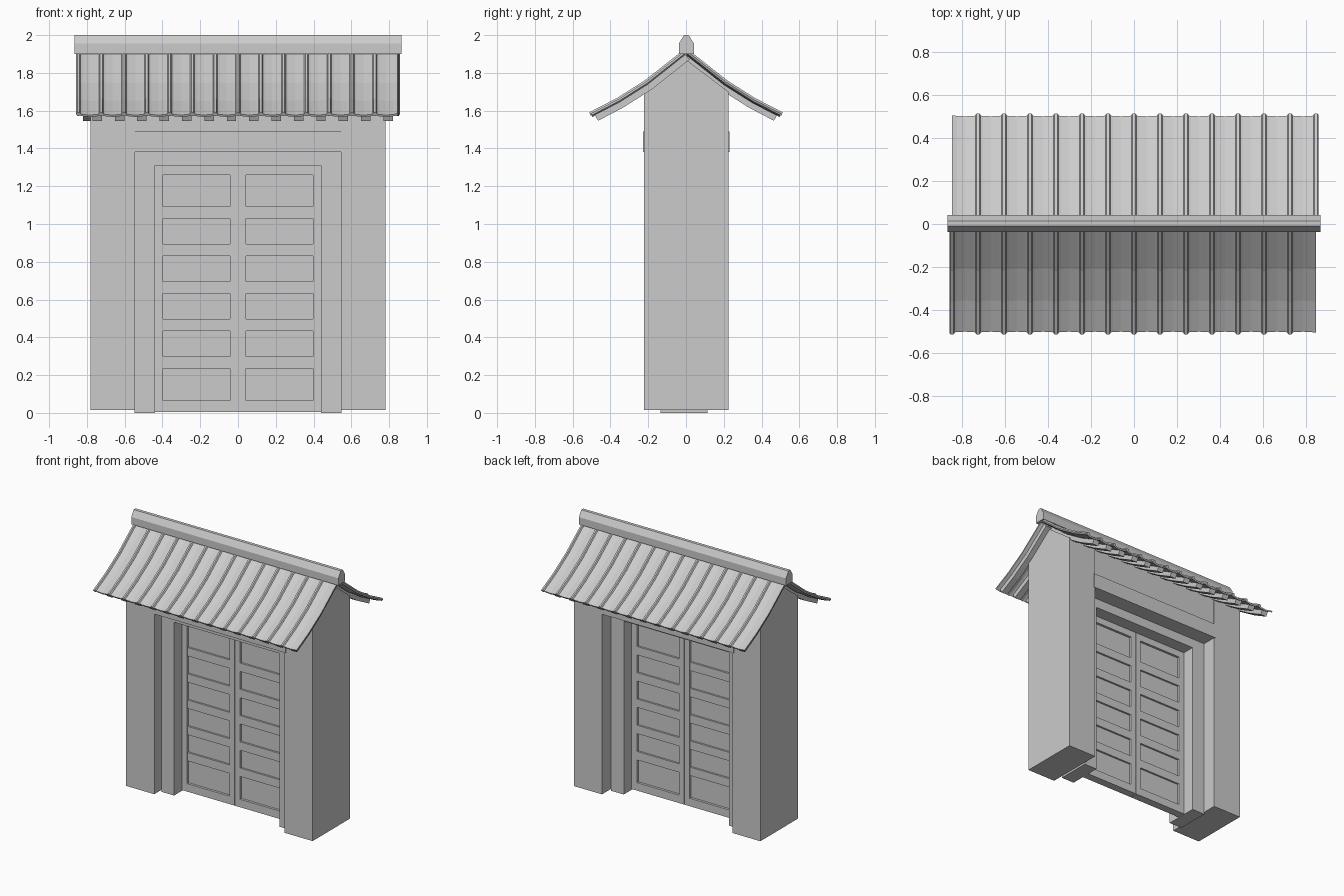
import bpy, bmesh, math
from mathutils import Vector

if "Cube" in bpy.data.objects:
    bpy.data.objects.remove(bpy.data.objects["Cube"])


def finish(name, bm):
    bmesh.ops.recalc_face_normals(bm, faces=bm.faces)
    me = bpy.data.meshes.new(name)
    bm.to_mesh(me)
    bm.free()
    ob = bpy.data.objects.new(name, me)
    bpy.context.collection.objects.link(ob)
    return ob


def loft(bm, rings):
    """Closed solid through a list of equal-length rings of points."""
    vs = [[bm.verts.new(p) for p in r] for r in rings]
    n = len(vs[0])
    for a, b in zip(vs, vs[1:]):
        for i in range(n):
            j = (i + 1) % n
            bm.faces.new((a[i], a[j], b[j], b[i]))
    bm.faces.new(vs[0])
    bm.faces.new(vs[-1][::-1])


def prism(name, profile, x0, x1):
    """Extrude a (y, z) profile along x."""
    bm = bmesh.new()
    loft(bm, [[(x, y, z) for y, z in profile] for x in (x0, x1)])
    return finish(name, bm)


def box(name, x0, x1, y0, y1, z0, z1):
    return prism(name, [(y0, z0), (y1, z0), (y1, z1), (y0, z1)], x0, x1)


def sweep(bm, section, path, s):
    """Sweep an (x, height) section down a roof path; s=-1 turns it to the back."""
    pts = [Vector(p) for p in path]
    rings = []
    for i, p in enumerate(pts):
        t = (pts[min(i + 1, len(pts) - 1)] - pts[max(i - 1, 0)]).normalized()
        nrm = Vector((-t.y, t.x))
        rings.append([(s * x, -s * (p.x + nrm.x * h), p.y + nrm.y * h)
                      for x, h in section])
    loft(bm, rings)


# Side walls with gable tops, and the infill above the gate
gable = [(-0.222, 0.015), (0.225, 0.015), (0.225, 1.70), (0, 1.87), (-0.222, 1.70)]
for side, s in (("left", -1), ("right", 1)):
    prism(side + "_wall", gable, s * 0.545, s * 0.78)
prism("upper_wall", [(-0.215, 1.47), (0.218, 1.47), (0.218, 1.70),
                     (0, 1.865), (-0.215, 1.70)], -0.546, 0.546)

# Gate frame
for side, s in (("left", -1), ("right", 1)):
    box(side + "_post", s * 0.44, s * 0.547, -0.135, 0.115, 0, 1.31)
box("lintel", -0.547, 0.547, -0.135, 0.115, 1.31, 1.38)
box("header_beam", -0.557, 0.557, -0.228, 0.231, 1.38, 1.49)

# Door leaves: stiles and rails around a recessed panel with five crossbars
YF, YB, REC = -0.04, 0.02, 0.018
for side, s in (("left", -1), ("right", 1)):
    box(side + "_door_panel", s * 0.03, s * 0.41, YF + REC, YB - REC, 0.05, 1.28)
    box(side + "_inner_stile", s * 0.001, s * 0.043, YF, YB, 0.005, 1.31)
    box(side + "_outer_stile", s * 0.397, s * 0.442, YF, YB, 0.005, 1.31)
    box(side + "_bottom_rail", s * 0.043, s * 0.397, YF, YB, 0.005, 0.065)
    box(side + "_top_rail", s * 0.043, s * 0.397, YF, YB, 1.26, 1.31)
    for k in range(5):
        z = 0.235 + 0.1985 * k
        box(f"{side}_crossbar_{k + 1}", s * 0.043, s * 0.397,
            YF + 0.004, YB - 0.004, z, z + 0.064)

# Curved roof slopes: pan tiles, ribs and rafters; the back is the front turned round
slope = [(0.0, 1.895), (0.2, 1.737), (0.35, 1.642), (0.495, 1.567)]
rafter_path = slope[:-1] + [(0.48, 1.574)]
rib_path = slope[:-1] + [(0.499, 1.565)]
STEP = 1.69 / 14
for side, s in (("front", 1), ("back", -1)):
    tiles, ribs, rafters = bmesh.new(), bmesh.new(), bmesh.new()
    for k in range(14):
        x = -0.845 + STEP * k
        top = [(x + STEP * u, 0.011 + 0.01 * (2 * u - 1) ** 2)
               for u in (1, 0.8, 0.5, 0.2, 0)]
        low = [(px, h - 0.011) for px, h in reversed(top)]
        sweep(tiles, top + low, slope, s)
        ring = [(x + 0.012 * math.cos(a), 0.019 + 0.012 * math.sin(a))
                for a in (math.tau * i / 6 for i in range(6))]
        sweep(ribs, ring, rib_path, s)
        c = 0.795 - 0.1185 * k
        sweep(rafters, [(c - 0.025, -0.031), (c + 0.025, -0.031),
                        (c + 0.025, 0.004), (c - 0.025, 0.004)], rafter_path, s)
    finish(side + "_pan_tiles", tiles)
    finish(side + "_tile_ribs", ribs)
    finish(side + "_rafters", rafters)

# Ridge cap
prism("ridge_cap", [(-0.038, 1.9), (0.042, 1.9), (0.042, 1.955),
                    (0.014, 2.0), (-0.01, 2.0), (-0.038, 1.955)], -0.866, 0.866)
